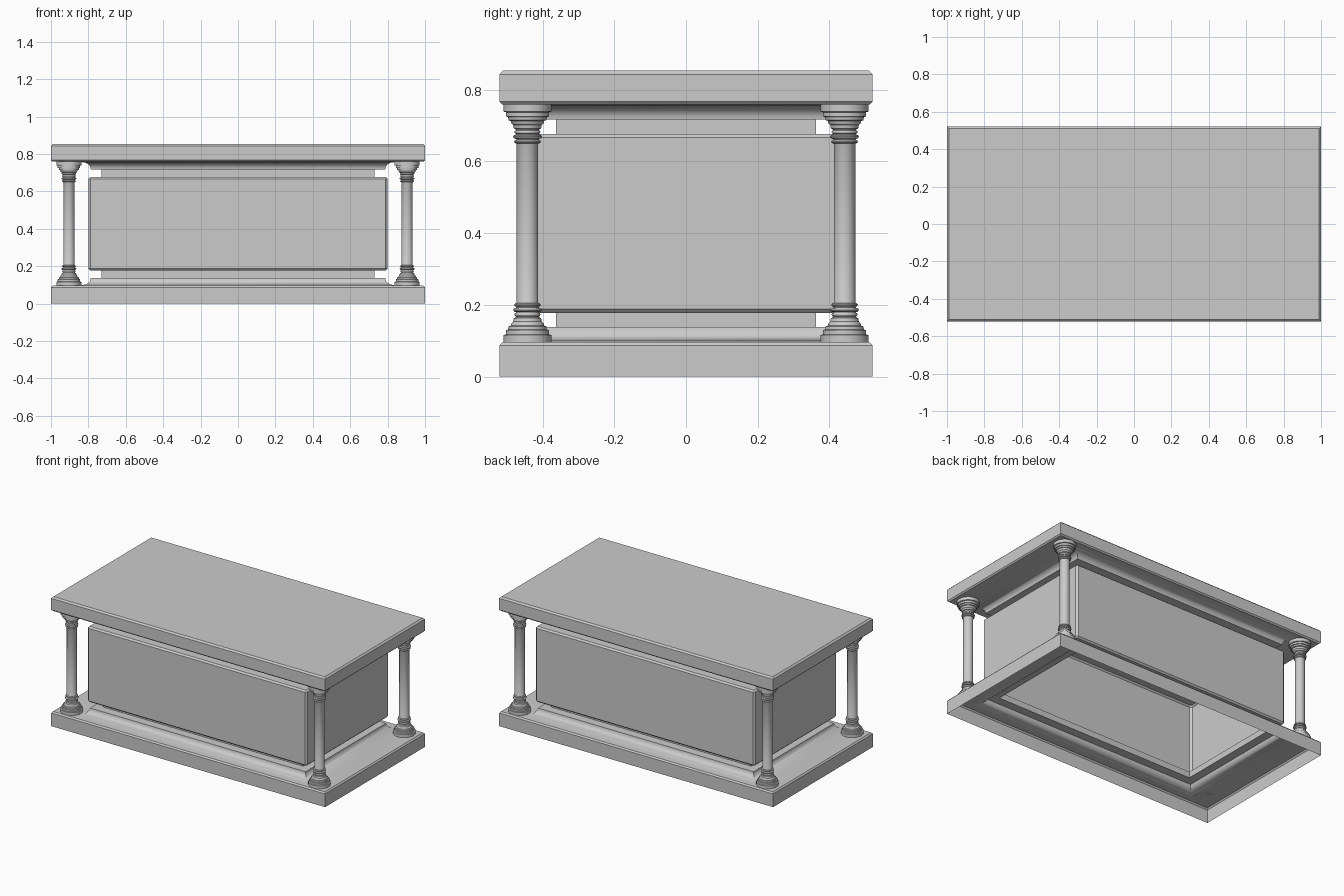
import bpy, bmesh
from math import cos, sin, pi, radians

if "Cube" in bpy.data.objects:
    bpy.data.objects.remove(bpy.data.objects["Cube"])


def loft(name, rings, cap_bottom=False, cap_top=False):
    """Skin a stack of closed rings, listed bottom to top."""
    bm = bmesh.new()
    loops = [[bm.verts.new(p) for p in ring] for ring in rings]
    n = len(loops[0])
    for a, b in zip(loops, loops[1:]):
        for i in range(n):
            j = (i + 1) % n
            bm.faces.new((a[i], a[j], b[j], b[i]))
    if cap_bottom:
        bm.faces.new(loops[0][::-1])
    if cap_top:
        bm.faces.new(loops[-1])
    bmesh.ops.remove_doubles(bm, verts=bm.verts, dist=1e-5)
    mesh = bpy.data.meshes.new(name)
    bm.to_mesh(mesh)
    bm.free()
    obj = bpy.data.objects.new(name, mesh)
    bpy.context.collection.objects.link(obj)
    bpy.ops.object.select_all(action='DESELECT')
    obj.select_set(True)
    bpy.context.view_layer.objects.active = obj
    bpy.ops.object.shade_smooth_by_angle(angle=radians(30))
    return obj


def rect(x, y, z, c=0.0):
    """Rectangle with half sizes x, y and corner cut c."""
    return [(x - c, -y, z), (x, -y + c, z), (x, y - c, z), (x - c, y, z),
            (-x + c, y, z), (-x, y - c, z), (-x, -y + c, z), (-x + c, -y, z)]


def circle(r, z, n=32):
    return [(r * cos(2 * pi * i / n), r * sin(2 * pi * i / n), z) for i in range(n)]


def flip(profile):
    """Mirror a (size, z) profile about the middle height of the columns."""
    return [(r, 2 * MID - z) for r, z in reversed(profile)]


MID = 0.4275
NX, NY = 0.73, 0.363                      # neck half sizes

# Cove moulding: outward offset from the neck and height
cove = [(0.107, 0.096)]
for k in range(7):
    t = k / 6 * pi / 2
    cove.append((0.057 + 0.042 * (1 - sin(t)), 0.138 - 0.038 * cos(t)))
lower = cove + [(0.0, 0.138)]

# Plinth, open underneath
loft("plinth", [rect(1, 0.52, 0), rect(1, 0.52, 0.087), rect(0.992, 0.512, 0.096)]
     + [rect(NX + d, NY + d, z) for d, z in lower])

# Hollow chest body with recessed necks and chamfered edges
loft("chest_body", [
    rect(NX, NY, 0.138), rect(NX, NY, 0.178),
    rect(0.79, 0.42, 0.178, 0.004), rect(0.80, 0.43, 0.188, 0.011),
    rect(0.80, 0.43, 0.667, 0.011), rect(0.79, 0.42, 0.677, 0.004),
    rect(NX, NY, 0.677), rect(NX, NY, 0.717)])

# Lid with mirrored cove beneath
loft("lid", [rect(NX + d, NY + d, z) for d, z in flip(lower)]
     + [rect(0.992, 0.512, 0.759), rect(1, 0.52, 0.767),
        rect(1, 0.52, 0.843), rect(0.99, 0.51, 0.853)], cap_top=True)


def bead(r, bulge, z, h):
    """Half-round ring on a column profile."""
    return [(r + bulge * sin(pi * k / 6), z - h / 2 * cos(pi * k / 6)) for k in range(7)]


# Column foot profile, mirrored to make the capital
foot = [(0.067, 0.095), (0.067, 0.116), (0.060, 0.118), (0.060, 0.130),
        (0.054, 0.131), (0.053, 0.140), (0.047, 0.142), (0.044, 0.150),
        (0.040, 0.153), (0.038, 0.163), (0.033, 0.165)]
foot += bead(0.032, 0.004, 0.173, 0.010)
foot += bead(0.032, 0.008, 0.186, 0.012)
foot += bead(0.031, 0.006, 0.200, 0.010)
foot += [(0.030, 0.207)]

# Four corner columns
column = loft("corner_columns", [circle(r, z) for r, z in foot + flip(foot)], True, True)
for v in column.data.vertices:
    v.co.x += 0.904
    v.co.y -= 0.442
mirror = column.modifiers.new("mirror", 'MIRROR')
mirror.use_axis = (True, True, False)
